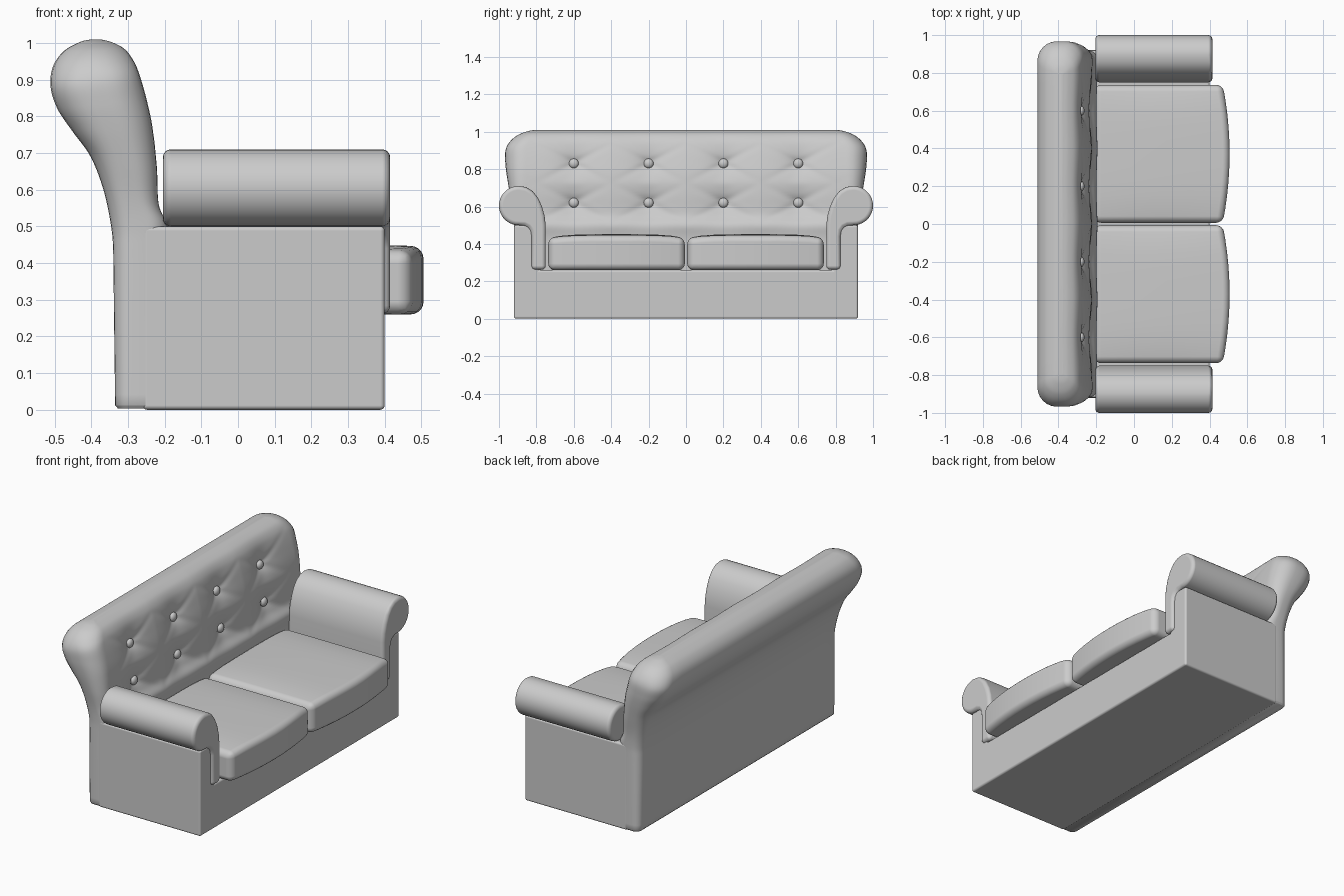
import bpy, bmesh, math
from mathutils import Vector

if "Cube" in bpy.data.objects:
    bpy.data.objects.remove(bpy.data.objects["Cube"])


def finish(name, bm, bevel=0.0, segments=4):
    bmesh.ops.recalc_face_normals(bm, faces=bm.faces)
    me = bpy.data.meshes.new(name)
    bm.to_mesh(me)
    bm.free()
    for p in me.polygons:
        p.use_smooth = True
    ob = bpy.data.objects.new(name, me)
    bpy.context.collection.objects.link(ob)
    if bevel:
        m = ob.modifiers.new("soft_edges", 'BEVEL')
        m.width = bevel
        m.segments = segments
        m.limit_method = 'ANGLE'
        m.angle_limit = math.radians(40)
        m.harden_normals = True
    return ob


def extrude_x(name, pts, x0, x1, bevel):
    bm = bmesh.new()
    f = bm.faces.new([bm.verts.new((x0, y, z)) for y, z in pts])
    r = bmesh.ops.extrude_face_region(bm, geom=[f])
    for v in r["geom"]:
        if isinstance(v, bmesh.types.BMVert):
            v.co.x = x1
    return finish(name, bm, bevel)


# Base: U-shaped box with side panels
half = [(0.92, 0.0), (0.92, 0.5), (0.785, 0.5), (0.785, 0.26)]
extrude_x("base", half + [(-y, z) for y, z in reversed(half)], -0.26, 0.40, 0.012)

# Rolled arms
arc = [(0.895 + 0.105 * math.cos(math.radians(a)), 0.605 + 0.105 * math.sin(math.radians(a)))
       for a in range(90, -91, -10)]
arm = [(0.75, 0.262), (0.75, 0.5), (0.756, 0.55), (0.77, 0.6), (0.792, 0.648),
       (0.82, 0.683), (0.855, 0.704)] + arc + \
      [(0.865, 0.498), (0.845, 0.488), (0.832, 0.47), (0.827, 0.44), (0.827, 0.262)]
for side, label in ((1, "left"), (-1, "right")):
    extrude_x("arm_" + label, [(y * side, z) for y, z in arm], -0.205, 0.415, 0.022)

# Seat cushions: crowned top, bowed front
for side, label in ((1, "left"), (-1, "right")):
    bm = bmesh.new()
    bmesh.ops.create_grid(bm, x_segments=10, y_segments=10, size=1)
    r = bmesh.ops.extrude_face_region(bm, geom=bm.faces[:])
    top = {g for g in r["geom"] if isinstance(g, bmesh.types.BMVert)}
    for v in bm.verts:
        u, w = v.co.x, v.co.y
        x = 0.13 + 0.34 * u + 0.036 * (1 - w * w) * max(0, u) ** 2
        z = 0.26
        if v in top:
            z = 0.432 + 0.02 * (1 - w ** 4) * (1 - 0.3 * u * u)
        v.co = (x, side * 0.3715 + 0.365 * w, z)
    finish("seat_cushion_" + label, bm, 0.035, 5)

# Back: stations of (back x, back z, front x, front z, half width, corner radius)
stations = [
    (-.327, .003, -.21, .003, .912, .03), (-.335, .012, -.2, .012, .919, .04),
    (-.338, .25, -.2, .25, .919, .045), (-.34, .42, -.2, .42, .919, .05),
    (-.346, .5, -.192, .5, .92, .055), (-.367, .6, -.215, .56, .927, .06),
    (-.402, .69, -.22, .66, .943, .075), (-.452, .76, -.232, .77, .958, .09),
    (-.492, .82, -.249, .85, .966, .1), (-.511, .88, -.268, .915, .965, .1),
    (-.505, .935, -.285, .955, .942, .1), (-.475, .978, -.31, .985, .90, .08),
    (-.43, 1.003, -.345, 1.003, .845, .04), (-.40, 1.01, -.375, 1.01, .80, .012)]


def smooth_stations(rows, steps=8):
    out = []
    for i in range(len(rows) - 1):
        p0, p1, p2, p3 = (rows[max(0, min(len(rows) - 1, i + k))] for k in (-1, 0, 1, 2))
        for s in range(steps):
            t = s / steps
            if i < 3:
                out.append([b + (c - b) * t for b, c in zip(p1, p2)])
            else:
                out.append([b + 0.5 * t * (c - a + t * (2*a - 5*b + 4*c - d + t * (3*(b - c) + d - a)))
                            for a, b, c, d in zip(p0, p1, p2, p3)])
    return out + [list(rows[-1])]


buttons = [(y, z) for y in (-0.6, -0.2, 0.2, 0.6) for z in (0.62, 0.83)]


def tuft(y, z):
    # pits at the buttons with soft diagonal folds between them
    pit = 0.0
    for by, bz in buttons:
        dy, dz = abs(y - by), abs(z - bz)
        d = math.hypot(dy, dz)
        fold = math.exp(-((dy * 0.105 - dz * 0.2) / 0.004) ** 2)
        pit = max(pit, 0.045 * math.exp(-d / 0.075) + 0.008 * fold * math.exp(-d / 0.12))
    return pit


bm = bmesh.new()
rings = []
NF, NB, NC = 140, 20, 6
rows = smooth_stations(stations)
for bx, bz, fx, fz, w, rad in rows:
    B, F = Vector((bx, 0, bz)), Vector((fx, 0, fz))
    L = (F - B).length
    axis = (F - B) / L
    rad = min(rad, L * 0.48)
    flat = w - rad
    ring = []

    def corner(s, sgn, a0):
        for k in range(1, NC):
            a = a0 + sgn * k / NC * math.pi / 2
            ring.append((s + rad * math.cos(a), math.copysign(flat, math.sin(a0 + sgn * math.pi / 4)) + rad * math.sin(a), False))

    ring += [(L, -flat + 2 * flat * k / NF, True) for k in range(NF + 1)]
    corner(L - rad, 1, 0)
    ring.append((L - rad, w, False))
    ring.append((rad, w, False))
    corner(rad, 1, math.pi / 2)
    ring += [(0, flat - 2 * flat * k / NB, False) for k in range(NB + 1)]
    corner(rad, 1, math.pi)
    ring.append((rad, -w, False))
    ring.append((L - rad, -w, False))
    corner(L - rad, 1, 1.5 * math.pi)
    vs = []
    for s, y, front in ring:
        p = B + axis * s
        if front:
            p.x -= tuft(y, p.z)
        vs.append(bm.verts.new((p.x, y, p.z)))
    rings.append(vs)
n = len(rings[0])
for a, b in zip(rings, rings[1:]):
    for k in range(n):
        bm.faces.new((a[k], a[(k + 1) % n], b[(k + 1) % n], b[k]))
bm.faces.new(rings[0])
bm.faces.new(rings[-1])
finish("back_rest", bm)

# Tufting buttons, set in the pits
for i, (y, z) in enumerate(buttons):
    near = min(rows, key=lambda r: abs(r[3] - z))
    bm = bmesh.new()
    bmesh.ops.create_uvsphere(bm, u_segments=20, v_segments=12, radius=0.026)
    for v in bm.verts:
        v.co = Vector((v.co.x * 0.7 + near[2] - 0.036, v.co.y + y, v.co.z + z))
    finish("button_%d" % (i + 1), bm)
